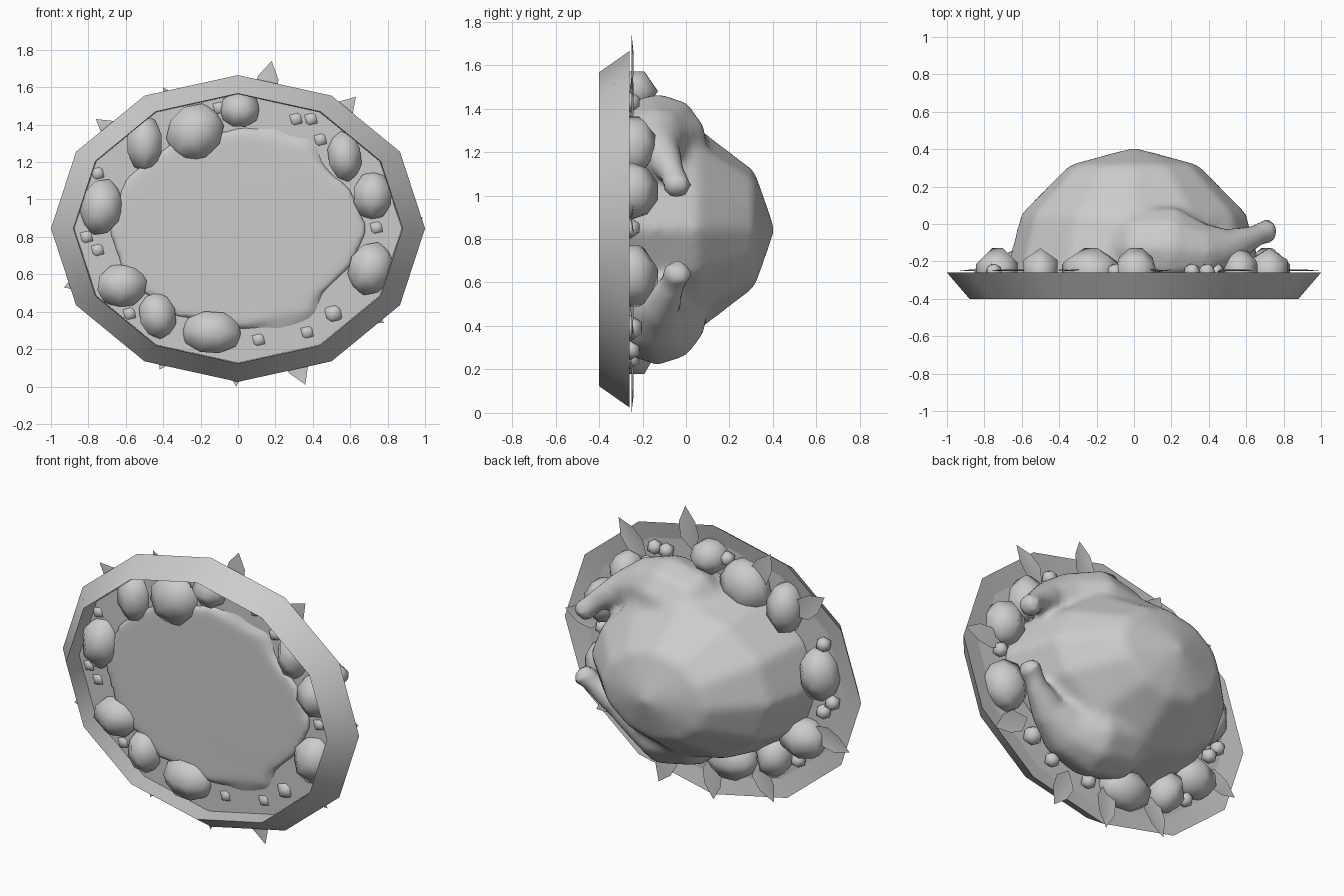
import bpy, bmesh, math
from mathutils import Vector, Matrix

if "Cube" in bpy.data.objects:
    bpy.data.objects.remove(bpy.data.objects["Cube"])

grey = bpy.data.materials.new("plain_grey")
grey.use_nodes = True
grey.diffuse_color = (0.6, 0.6, 0.6, 1)
grey.node_tree.nodes["Principled BSDF"].inputs["Base Color"].default_value = (0.6, 0.6, 0.6, 1)

MID = 0.845      # height of the platter's centre
FLOOR = -0.28    # depth of the platter's floor


def finish(bm, name, smooth=True):
    bmesh.ops.recalc_face_normals(bm, faces=bm.faces)
    mesh = bpy.data.meshes.new(name)
    bm.to_mesh(mesh)
    bm.free()
    mesh.materials.append(grey)
    for p in mesh.polygons:
        p.use_smooth = smooth
    obj = bpy.data.objects.new(name, mesh)
    bpy.context.scene.collection.objects.link(obj)
    return obj


def bridge(bm, a, b):
    n = len(a)
    for i in range(n):
        j = (i + 1) % n
        bm.faces.new((a[i], a[j], b[j], b[i]))


# Platter: twelve-sided oval tray with a sloped rim and a hollow underside
bm = bmesh.new()
rings = []
for r, y in ((0.875, FLOOR), (1.0, -0.26), (0.88, -0.40)):
    ring = []
    for i in range(12):
        a = math.tau * i / 12
        ring.append(bm.verts.new((r * math.cos(a), y, MID + 0.82 * r * math.sin(a))))
    rings.append(ring)
bm.faces.new(rings[0])
for a, b in ((0, 1), (1, 2), (2, 0)):
    bridge(bm, rings[a], rings[b])
# crisp edges around each ring, soft corners between the sides
for ring in rings:
    for i in range(12):
        bm.edges.get((ring[i], ring[i - 1])).smooth = False
finish(bm, "platter")


# Legs: thigh swelling out of the body, drumstick ending in a knob
def add_leg(bm, side):
    path = [((-0.14, -0.15, 0.28), 0.14), ((0.03, -0.13, 0.37), 0.22),
            ((0.22, -0.13, 0.40), 0.23), ((0.38, -0.15, 0.40), 0.16),
            ((0.52, -0.12, 0.35), 0.10), ((0.64, -0.07, 0.27), 0.065),
            ((0.69, -0.045, 0.215), 0.06), ((0.71, -0.04, 0.20), 0.075),
            ((0.74, -0.035, 0.165), 0.045)]
    pts = [Vector((p[0], p[1], MID + side * p[2])) for p, r in path]
    loops = []
    for i, (p, r) in enumerate(path):
        d = (pts[min(i + 1, len(pts) - 1)] - pts[max(i - 1, 0)]).normalized()
        across = d.cross(Vector((0, 1, 0))).normalized()
        up = across.cross(d)
        loop = []
        for k in range(10):
            a = math.tau * k / 10
            co = pts[i] + r * (math.cos(a) * across + math.sin(a) * up)
            co.y = max(co.y, FLOOR - 0.02)
            loop.append(bm.verts.new(co))
        loops.append(loop)
    for a, b in zip(loops, loops[1:]):
        bridge(bm, a, b)
    bm.faces.new(loops[0])
    bm.faces.new(loops[-1])


# Roast: half of a rounded form narrowing to the tail, legs blended in
bm = bmesh.new()
bmesh.ops.create_uvsphere(bm, u_segments=12, v_segments=6, radius=1)
for v in bm.verts:
    x, y, z = v.co.x, v.co.z, -v.co.y
    taper = 1 - 0.3 * max(0, x) ** 2
    v.co = (0.7 * x, max(FLOOR - 0.02, -0.3 + 0.71 * y), MID + 0.54 * z * taper)
bmesh.ops.remove_doubles(bm, verts=bm.verts, dist=0.001)
# deepen the flat base a little so that the form is closed and solid
for v in bm.verts:
    if v.co.y < FLOOR:
        v.co.y = FLOOR - 0.02
base = [f for f in bm.faces if all(v.co.y < FLOOR for v in f.verts)]
bmesh.ops.translate(bm, verts=list({v for f in base for v in f.verts}), vec=(0, -0.005, 0))
add_leg(bm, 1)
add_leg(bm, -1)
roast = finish(bm, "roast")
blend = roast.modifiers.new("blend", 'REMESH')
blend.mode = 'VOXEL'
blend.voxel_size = 0.025
blend.use_smooth_shade = True
soften = roast.modifiers.new("soften", 'SMOOTH')
soften.factor = 0.5
soften.iterations = 8

# Potatoes: chunky faceted lumps around the roast (x, z, half width, half height)
potatoes = [(-0.5, 1.3, 0.1, 0.14), (-0.23, 1.36, 0.15, 0.15), (0.01, 1.48, 0.1, 0.1),
            (0.57, 1.23, 0.09, 0.13), (0.72, 1.02, 0.11, 0.12), (0.71, 0.63, 0.12, 0.14),
            (-0.14, 0.29, 0.15, 0.12), (-0.43, 0.38, 0.1, 0.12), (-0.62, 0.54, 0.14, 0.11),
            (-0.73, 0.96, 0.11, 0.15)]
for i, (x, z, w, h) in enumerate(potatoes):
    bm = bmesh.new()
    bmesh.ops.create_uvsphere(bm, u_segments=6, v_segments=5, radius=1.1)
    turn = Matrix.Rotation(i * 0.8, 3, 'Y')
    for v in bm.verts:
        c = turn @ v.co
        v.co = (x + w * c.x, -0.255 + 0.12 * c.y, z + h * c.z)
    finish(bm, f"potato_{i + 1}")

# Berries: small round garnish
berries = [(-0.75, 1.14), (-0.81, 0.8), (-0.75, 0.73), (-0.58, 0.39), (0.11, 0.25),
           (0.37, 0.29), (0.51, 0.39), (0.31, 1.43), (0.39, 1.43), (0.44, 1.32),
           (-0.1, 1.49), (0.74, 0.85)]
for i, (x, z) in enumerate(berries):
    bm = bmesh.new()
    size = 0.06 if i == 6 else 0.048
    bmesh.ops.create_icosphere(bm, subdivisions=1, radius=size,
                               matrix=Matrix.Translation((x, -0.255, z)))
    finish(bm, f"berry_{i + 1}")

# Leaves: broad pointed blades lying across the rim, given by their tips
tips = [(0.18, 1.74), (-0.4, 1.6), (0.63, 1.55), (-0.76, 1.43), (0.99, 0.9),
        (-0.93, 0.53), (-0.42, 0.09), (0.36, 0.01), (0.78, 0.34), (-0.01, 0.0)]
for i, (x, z) in enumerate(tips):
    tip = Vector((x, -0.25, z))
    inward = (Vector((0, -0.25, MID)) - tip).normalized()
    side = inward.cross(Vector((0, 1, 0)))
    lift = Vector((0, 0.008, 0))
    bm = bmesh.new()
    spine, left, right = [], [], []
    for t, w in ((0.09, 0.055), (0.18, 0.065)):
        mid = tip + inward * t
        spine.append(bm.verts.new(mid))
        left.append(bm.verts.new(mid + side * w + lift))
        right.append(bm.verts.new(mid - side * w + lift))
    a = bm.verts.new(tip)
    b = bm.verts.new(tip + inward * 0.28 - lift)
    for edge in (left, right):
        bm.faces.new((a, edge[0], spine[0]))
        bm.faces.new((edge[0], edge[1], spine[1], spine[0]))
        bm.faces.new((edge[1], b, spine[1]))
    finish(bm, f"leaf_{i + 1}")
